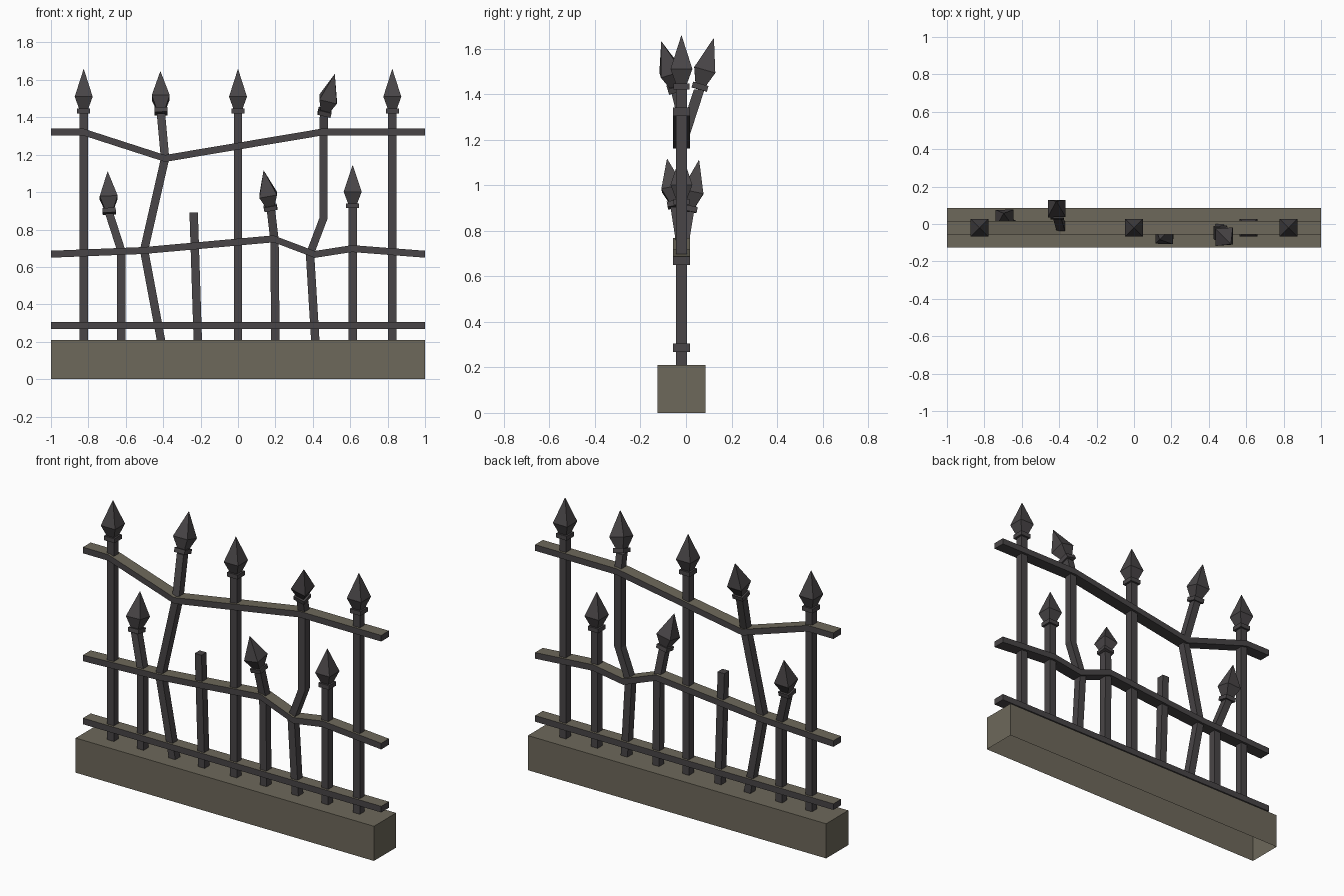
import bpy, bmesh
from mathutils import Vector

if "Cube" in bpy.data.objects:
    bpy.data.objects.remove(bpy.data.objects["Cube"])

YC = -0.02  # fence centre line in depth


def material(name, rgb):
    m = bpy.data.materials.new(name)
    m.diffuse_color = (*rgb, 1)
    m.use_nodes = True
    m.node_tree.nodes["Principled BSDF"].inputs["Base Color"].default_value = m.diffuse_color
    return m


iron = material("dark_iron", (0.066, 0.060, 0.063))
stone = material("olive_stone", (0.155, 0.140, 0.104))


def finish(name, bm, mats):
    me = bpy.data.meshes.new(name)
    bm.normal_update()
    for m in mats:
        me.materials.append(m)
    bm.to_mesh(me)
    bm.free()
    ob = bpy.data.objects.new(name, me)
    bpy.context.collection.objects.link(ob)
    return ob


def loft(bm, rings, cap=True):
    """Skin a list of four-point rings and close both ends."""
    vs = [[bm.verts.new(p) for p in r] for r in rings]
    for a, b in zip(vs, vs[1:]):
        for i in range(4):
            j = (i + 1) % 4
            bm.faces.new((a[i], a[j], b[j], b[i]))
    if cap:
        bm.faces.new(vs[0][::-1])
        bm.faces.new(vs[-1])
    bmesh.ops.recalc_face_normals(bm, faces=bm.faces[:])


def square(c, u, v):
    return [c - u - v, c + u - v, c + u + v, c - u + v]


# Stone plinth, open underneath
bm = bmesh.new()
U, V = Vector((1, 0, 0)), Vector((0, 0.106, 0))
loft(bm, [square(Vector((0, YC, z)), U, V) for z in (0, 0.21)])
bmesh.ops.delete(bm, geom=[f for f in bm.faces if f.normal.z < -0.9], context='FACES_ONLY')
finish("plinth", bm, [stone])


# Horizontal rails, with weathered upper faces
def rail(name, path):
    bm = bmesh.new()
    u, v = Vector((0, 0.037, 0)), Vector((0, 0, 0.0185))
    loft(bm, [square(Vector((x, YC, z)), u, v) for x, z in path])
    bm.normal_update()
    for f in bm.faces:
        f.material_index = int(f.normal.z > 0.5)
    finish(name, bm, [iron, stone])


rail("top_rail", [(-1, 1.322), (-0.83, 1.322), (-0.39, 1.18), (0.455, 1.322), (1, 1.322)])
rail("middle_rail", [(-1, 0.668), (-0.5, 0.688), (0.19, 0.75), (0.41, 0.667),
                     (0.61, 0.698), (1, 0.668)])
rail("bottom_rail", [(-1, 0.286), (1, 0.286)])


# Square bars, following a bent path of (x, y, z)
def bar(name, path):
    bm = bmesh.new()
    u, v = Vector((0.0225, 0, 0)), Vector((0, 0.0235, 0))
    loft(bm, [square(Vector(p), u, v) for p in path])
    finish(name, bm, [iron])


# Spearhead with collar, aimed from base to tip
def finial(name, base, tip):
    base, tip = Vector(base), Vector(tip)
    axis = tip - base
    n = axis.normalized()
    v = n.cross(Vector((1, 0, 0))).normalized()
    u = v.cross(n)
    bm = bmesh.new()
    for prof in ([(0, 0.035), (0.11, 0.035)],
                 [(0.09, 0.023), (0.38, 0.048), (1, 0.0008)]):
        loft(bm, [square(base + axis * t, u * r, v * r) for t, r in prof])
    finish(name, bm, [iron])


def post(name, path, tip):
    bar(name + "_bar", path)
    finial(name + "_finial", path[-1], tip)


# Upright posts
for i, x in enumerate((-0.825, 0, 0.825)):
    post(f"tall_post_{i + 1}", [(x, YC, 0.21), (x, YC, 1.42)], (x, YC, 1.657))
post("short_post", [(0.613, YC, 0.21), (0.613, YC, 0.915)], (0.613, YC, 1.143))

# Bent posts
post("bent_tall_left", [(-0.412, YC, 0.21), (-0.502, YC, 0.69), (-0.39, YC, 1.18),
                        (-0.412, 0.058, 1.42)], (-0.415, 0.122, 1.645))
post("bent_tall_right", [(0.413, YC, 0.21), (0.385, YC, 0.67), (0.457, YC, 0.86),
                         (0.457, YC, 1.32), (0.46, -0.043, 1.415)], (0.517, -0.108, 1.63))
post("bent_short_left", [(-0.625, YC, 0.21), (-0.625, YC, 0.69), (-0.688, 0.012, 0.885)],
     (-0.697, 0.057, 1.11))
post("bent_short_right", [(0.2, YC, 0.21), (0.195, YC, 0.745), (0.176, -0.045, 0.905)],
     (0.137, -0.083, 1.115))

# Snapped post without a finial
bar("broken_post", [(-0.215, YC, 0.21), (-0.237, YC, 0.89)])
